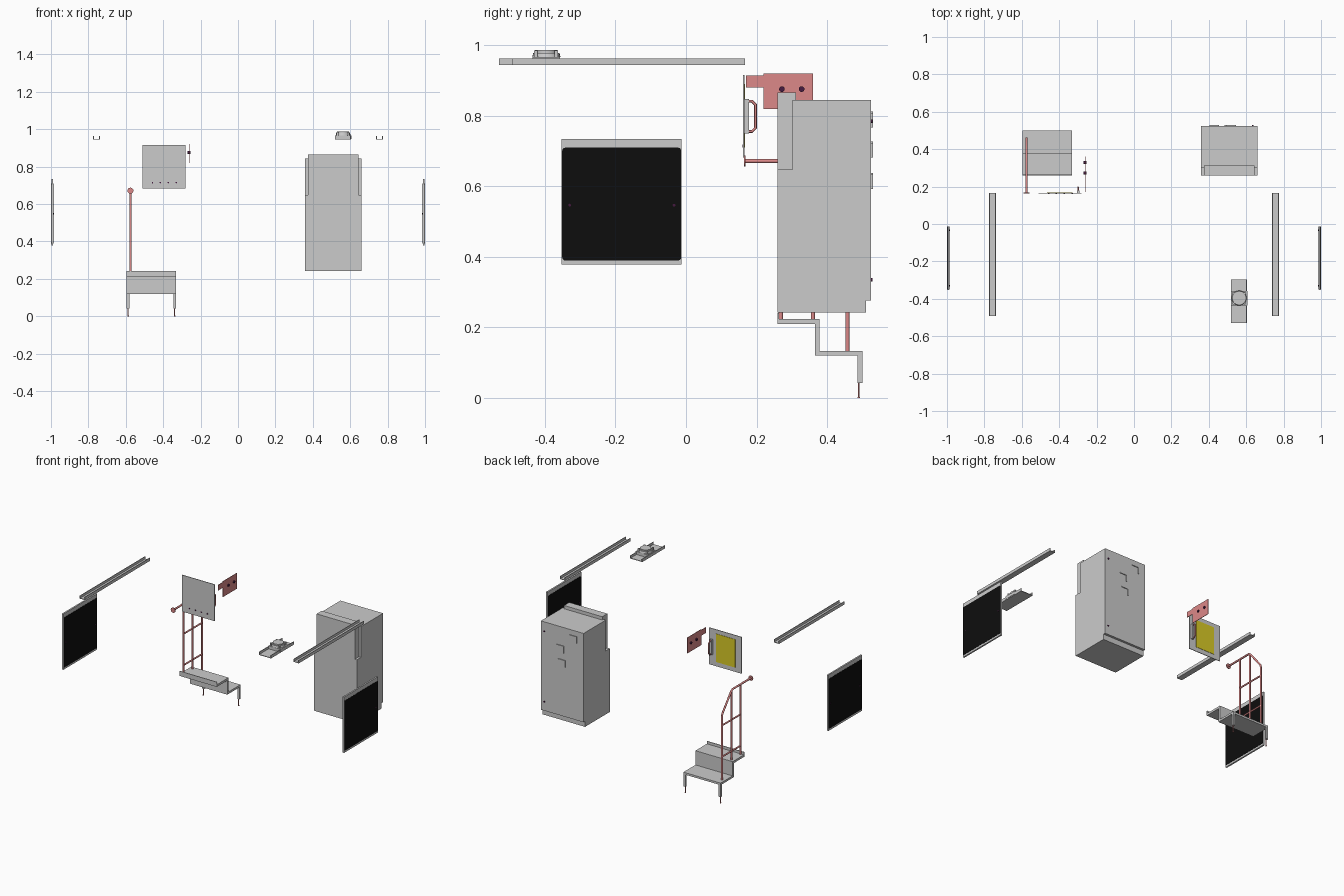
import bpy, bmesh, math
from mathutils import Vector

if "Cube" in bpy.data.objects:
    bpy.data.objects.remove(bpy.data.objects["Cube"])


def material(name, rgb):
    m = bpy.data.materials.new(name)
    m.diffuse_color = (*rgb, 1)
    m.use_nodes = True
    m.node_tree.nodes["Principled BSDF"].inputs["Base Color"].default_value = m.diffuse_color
    return m


RED = material("red_paint", (0.72, 0.25, 0.25))
BLACK = material("black_panel", (0.004, 0.004, 0.004))
YELLOW = material("yellow_panel", (0.7, 0.6, 0.02))
DARK = material("dark_knob", (0.06, 0.01, 0.05))


def finish(name, bm, mat=None, smooth=False):
    bmesh.ops.recalc_face_normals(bm, faces=bm.faces)
    me = bpy.data.meshes.new(name)
    bm.to_mesh(me)
    bm.free()
    ob = bpy.data.objects.new(name, me)
    bpy.context.collection.objects.link(ob)
    if mat:
        me.materials.append(mat)
    if smooth:
        bpy.context.view_layer.objects.active = ob
        ob.select_set(True)
        bpy.ops.object.shade_smooth_by_angle(angle=math.radians(40))
        ob.select_set(False)
    return ob


def box(name, x, y, z, mat=None):
    bm = bmesh.new()
    bmesh.ops.create_cube(bm, size=1)
    for v in bm.verts:
        v.co = [(r[0] + r[1]) / 2 + c * (r[1] - r[0]) for r, c in zip((x, y, z), v.co)]
    return finish(name, bm, mat)


def extrude(name, pts, axis, a, b, mat=None):
    """Extrude a 2D outline along x (points are y,z) or y (points are x,z)."""
    bm = bmesh.new()
    place = (lambda p: (a, p[0], p[1])) if axis == "x" else (lambda p: (p[0], a, p[1]))
    f = bm.faces.new([bm.verts.new(place(p)) for p in pts])
    new = bmesh.ops.extrude_face_region(bm, geom=[f])["geom"]
    step = Vector((b - a, 0, 0) if axis == "x" else (0, b - a, 0))
    bmesh.ops.translate(bm, vec=step, verts=[g for g in new if isinstance(g, bmesh.types.BMVert)])
    return finish(name, bm, mat)


def rod(name, p, q, r, mat=None, r2=None, sides=16):
    p, q = Vector(p), Vector(q)
    bm = bmesh.new()
    bmesh.ops.create_cone(bm, cap_ends=True, segments=sides, radius1=r,
                          radius2=r if r2 is None else r2, depth=(q - p).length)
    rot = (q - p).to_track_quat("Z", "Y").to_matrix()
    for v in bm.verts:
        v.co = rot @ v.co + (p + q) / 2
    return finish(name, bm, mat, True)


def tube(name, pts, r, mat):
    cu = bpy.data.curves.new(name, "CURVE")
    cu.dimensions = "3D"
    cu.bevel_depth, cu.bevel_resolution, cu.use_fill_caps = r, 2, True
    sp = cu.splines.new("POLY")
    sp.points.add(len(pts) - 1)
    for s, p in zip(sp.points, pts):
        s.co = (*p, 1)
    ob = bpy.data.objects.new(name, cu)
    bpy.context.collection.objects.link(ob)
    cu.materials.append(mat)
    return ob


def channel(name, x0, x1, y0, y1, z0, z1, t):
    return extrude(name, [(x0, z0), (x1, z0), (x1, z1), (x1 - t, z1), (x1 - t, z0 + t),
                          (x0 + t, z0 + t), (x0 + t, z1), (x0, z1)], "y", y0, y1)


def rounded(y0, y1, z0, z1, r):
    pts = []
    for cy, cz, a0 in ((y1 - r, z1 - r, 0), (y0 + r, z1 - r, 90), (y0 + r, z0 + r, 180), (y1 - r, z0 + r, 270)):
        for k in range(4):
            a = math.radians(a0 + 30 * k)
            pts.append((cy + r * math.cos(a), cz + r * math.sin(a)))
    return pts


# Side screens and ceiling rails, mirrored left and right
for s, side in ((-1, "left"), (1, "right")):
    box(f"{side}_screen_frame", sorted((s * 0.988, s * 0.998)), (-0.353, -0.013), (0.378, 0.735))
    extrude(f"{side}_screen_panel", rounded(-0.351, -0.014, 0.39, 0.71, 0.008), "x", s * 0.9865, s * 0.9993, BLACK)
    for i, y in enumerate((-0.33, -0.034)):
        rod(f"{side}_screen_knob_{i}", (s * 0.984, y, 0.547), (s * 1.0, y, 0.547), 0.004, DARK)
    xs = sorted((s * 0.738, s * 0.775))
    channel(f"{side}_rail", *xs, -0.493, 0.167, 0.944, 0.963, 0.004)

# Ceiling lamp on its tray
channel("lamp_tray", 0.518, 0.604, -0.53, -0.298, 0.944, 0.963, 0.004)
box("lamp_base", (0.521, 0.606), (-0.436, -0.357), (0.948, 0.967))
rod("lamp_taper", (0.562, -0.396, 0.967), (0.562, -0.396, 0.979), 0.04, r2=0.037, sides=24)
rod("lamp_cap", (0.562, -0.396, 0.979), (0.562, -0.396, 0.987), 0.032, sides=24)
for i, (dx, dy) in enumerate(((-1, -1), (1, -1), (1, 1), (-1, 1))):
    box(f"lamp_corner_{i}", (0.557 + dx * 0.03, 0.567 + dx * 0.03),
        (-0.402 + dy * 0.029, -0.392 + dy * 0.029), (0.967, 0.985))

# Cabinet: lower body, notched upper body, top ridge
extrude("cabinet_lower", [(0.26, 0.242), (0.51, 0.242), (0.51, 0.277), (0.525, 0.277), (0.525, 0.648), (0.26, 0.648)],
        "x", 0.357, 0.659)
box("cabinet_upper", (0.357, 0.659), (0.302, 0.525), (0.648, 0.845))
extrude("cabinet_front_column", [(0.26, 0.648), (0.302, 0.648), (0.302, 0.845), (0.312, 0.845), (0.312, 0.866), (0.26, 0.866)],
        "x", 0.374, 0.644)

# Angled handles and locks on the cabinet's back
for i, (x, z) in enumerate(((0.405, 0.812), (0.495, 0.727), (0.485, 0.638))):
    extrude(f"cabinet_handle_{i}", [(x, z), (x + 0.05, z), (x + 0.05, z - 0.006), (x + 0.006, z - 0.006),
                                    (x + 0.006, z - 0.045), (x, z - 0.045)], "y", 0.524, 0.53)
for i, z in enumerate((0.785, 0.335)):
    rod(f"cabinet_lock_{i}", (0.635, 0.524, z), (0.635, 0.529, z), 0.005, DARK)

# Steps with legs and feet
X0, X1 = -0.595, -0.332
extrude("steps", [(0.26, 0.21), (0.366, 0.21), (0.366, 0.12), (0.5, 0.12), (0.5, 0.133), (0.379, 0.133),
                  (0.379, 0.224), (0.264, 0.224), (0.264, 0.241), (0.26, 0.241)], "x", X0, X1)
for side, x in (("left", X0), ("right", X1 - 0.014)):
    box(f"{side}_step_leg", (x, x + 0.014), (0.487, 0.5), (0.043, 0.121))
    rod(f"{side}_step_foot", (x + 0.007, 0.49, 0.002), (x + 0.007, 0.49, 0.045), 0.0025, RED)
    rod(f"{side}_foot_pad", (x + 0.007, 0.49, 0), (x + 0.007, 0.49, 0.003), 0.004, RED)

# Handrail
RX, R = -0.575, 0.006
tube("handrail_top", [(RX, 0.167, 0.672), (RX, 0.35, 0.672), (RX, 0.365, 0.663), (RX, 0.453, 0.555),
                      (RX, 0.458, 0.54), (RX, 0.458, 0.13)], R, RED)
for i, y in enumerate((0.269, 0.36)):
    rod(f"handrail_post_{i}", (RX, y, 0.222), (RX, y, 0.668), R, RED)
for i, z in enumerate((0.48, 0.28)):
    rod(f"handrail_bar_{i}", (RX, 0.269, z), (RX, 0.458, z), 0.005, RED)
rod("handrail_flange", (RX, 0.164, 0.672), (RX, 0.169, 0.672), 0.016, RED)

# Door panel with yellow back, grip and rivets
box("door_panel", (-0.51, -0.28), (0.162, 0.166), (0.682, 0.916))
box("door_back_panel", (-0.465, -0.33), (0.165, 0.168), (0.71, 0.89), YELLOW)
box("door_grip_plate", (-0.306, -0.292), (0.166, 0.178), (0.75, 0.848))
tube("door_grip", [(-0.299, 0.166, 0.842), (-0.299, 0.187, 0.842), (-0.299, 0.197, 0.832), (-0.299, 0.197, 0.766),
                   (-0.299, 0.187, 0.756), (-0.299, 0.166, 0.756)], 0.004, RED)
for i in range(4):
    x = -0.457 + 0.042 * i
    rod(f"door_rivet_{i}", (x, 0.160, 0.715), (x, 0.163, 0.715), 0.004, DARK)

# Red bracket plate with knobs
extrude("bracket_plate", [(0.17, 0.88), (0.22, 0.88), (0.22, 0.82), (0.36, 0.82), (0.36, 0.92), (0.22, 0.92),
                          (0.22, 0.915), (0.17, 0.915)], "x", -0.262, -0.259, RED)
for i, y in enumerate((0.272, 0.328)):
    rod(f"bracket_knob_{i}", (-0.269, y, 0.876), (-0.254, y, 0.876), 0.008, DARK)
